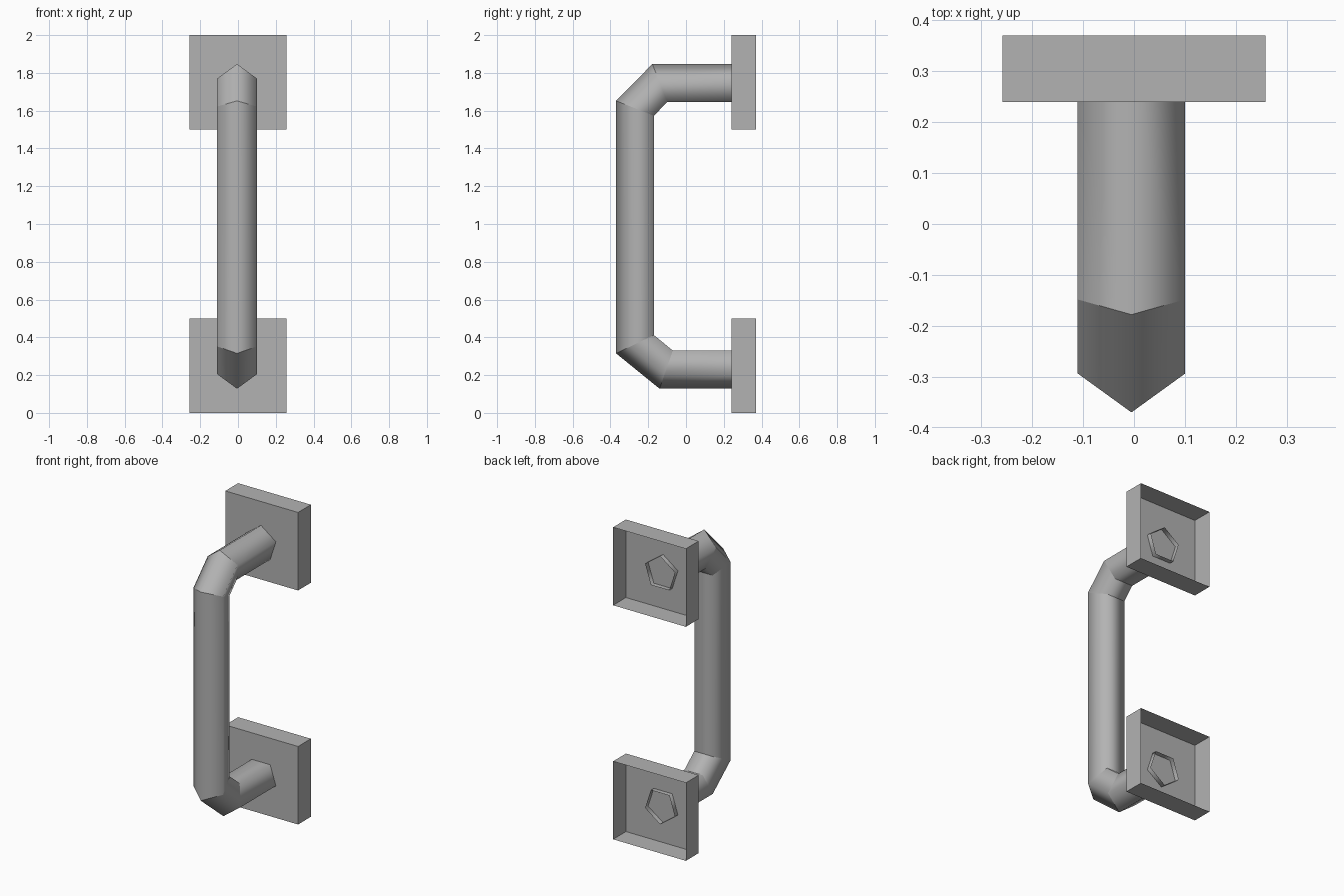
import bpy, bmesh
from math import sin, cos, radians
from mathutils import Matrix, Vector

if "Cube" in bpy.data.objects:
    bpy.data.objects.remove(bpy.data.objects["Cube"])

# Dark grey metal shared by all parts
metal = bpy.data.materials.new("dark_grey_metal")
metal.diffuse_color = (0.45, 0.45, 0.45, 1)
metal.use_nodes = True
metal.node_tree.nodes["Principled BSDF"].inputs["Base Color"].default_value = metal.diffuse_color


def make_object(name, bm):
    mesh = bpy.data.meshes.new(name)
    bm.to_mesh(mesh)
    bm.free()
    mesh.materials.append(metal)
    obj = bpy.data.objects.new(name, mesh)
    bpy.context.collection.objects.link(obj)
    return obj


# Mounting plate: thin shell box, open at the back
def mounting_plate(name, z):
    bm = bmesh.new()
    bmesh.ops.create_cube(bm, size=1, matrix=Matrix.Translation((0, 0.305, z))
                          @ Matrix.Diagonal((0.516, 0.13, 0.5, 1)))
    bm.normal_update()
    back = [f for f in bm.faces if f.normal.y > 0.9]
    bmesh.ops.delete(bm, geom=back, context='FACES_ONLY')
    return make_object(name, bm)


mounting_plate("upper_plate", 1.75)
mounting_plate("lower_plate", 0.25)

# Grip: five-sided open tube, each ring given by its outer and inner (y, z)
rings = [
    ((0.27, 1.847), (0.27, 1.645)),
    ((-0.178, 1.847), (-0.10, 1.645)),
    ((-0.37, 1.652), (-0.17, 1.573)),
    ((-0.37, 0.315), (-0.17, 0.412)),
    ((-0.14, 0.128), (-0.07, 0.33)),
    ((0.27, 0.128), (0.27, 0.33)),
]
radius, sides, centre_x = 0.111, 5, -0.005
depth = 1 + cos(radians(36))

bm = bmesh.new()
loops = []
for outer, inner in rings:
    loop = []
    for i in range(sides):
        a = radians(360 * i / sides)
        t = (1 - cos(a)) / depth
        y, z = Vector(outer).lerp(Vector(inner), t)
        loop.append(bm.verts.new((centre_x + radius * sin(a), y, z)))
    loops.append(loop)
for a, b in zip(loops, loops[1:]):
    for i in range(sides):
        j = (i + 1) % sides
        bm.faces.new((a[i], a[j], b[j], b[i])).smooth = True
bmesh.ops.recalc_face_normals(bm, faces=bm.faces[:])

# Keep the mitred bends crisp while the tube itself shades round
for loop in loops:
    for i in range(sides):
        bm.edges.get((loop[i], loop[(i + 1) % sides])).smooth = False
make_object("grip", bm)
